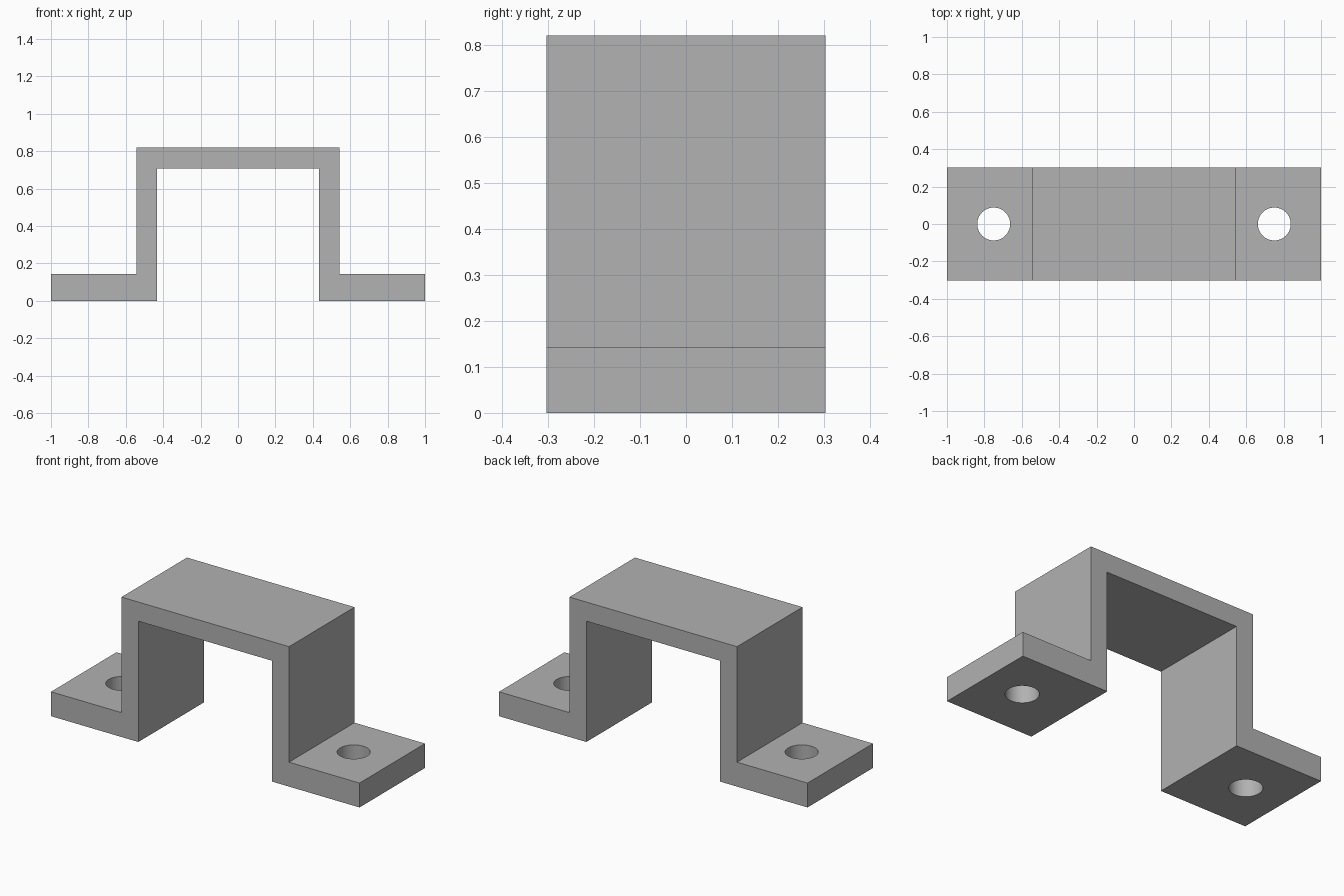
import bpy
import bmesh
import math

cube = bpy.data.objects.get("Cube")
if cube:
    bpy.data.objects.remove(cube, do_unlink=True)

HALF_DEPTH = 0.303
FLANGE_TOP, INNER_TOP, TOP = 0.143, 0.708, 0.82
OUTER_X, INNER_X = 0.543, 0.434
HOLE_X, HOLE_RADIUS = 0.75, 0.088

# Plain grey metal
grey = bpy.data.materials.new("grey_metal")
grey.use_nodes = True
grey.diffuse_color = (0.445, 0.445, 0.445, 1)
grey.node_tree.nodes["Principled BSDF"].inputs["Base Color"].default_value = grey.diffuse_color

# Bracket: half of the hat profile, mirrored and extruded along y
half = [(INNER_X, INNER_TOP), (INNER_X, 0), (1, 0),
        (1, FLANGE_TOP), (OUTER_X, FLANGE_TOP), (OUTER_X, TOP)]
profile = half + [(-x, z) for x, z in reversed(half)]

bm = bmesh.new()
face = bm.faces.new([bm.verts.new((x, -HALF_DEPTH, z)) for x, z in profile])
extruded = bmesh.ops.extrude_face_region(bm, geom=[face])["geom"]
moved = [v for v in extruded if isinstance(v, bmesh.types.BMVert)]
bmesh.ops.translate(bm, vec=(0, 2 * HALF_DEPTH, 0), verts=moved)
bmesh.ops.recalc_face_normals(bm, faces=bm.faces)
mesh = bpy.data.meshes.new("bracket")
bm.to_mesh(mesh)
bm.free()
mesh.materials.append(grey)
bracket = bpy.data.objects.new("bracket", mesh)
bpy.context.collection.objects.link(bracket)

# Bolt holes through both flanges
for side, x in (("left", HOLE_X), ("right", -HOLE_X)):
    bpy.ops.mesh.primitive_cylinder_add(vertices=64, radius=HOLE_RADIUS, depth=0.5,
                                        location=(x, 0, FLANGE_TOP / 2))
    cutter = bpy.context.object
    cutter.name = side + "_hole_cutter"
    cutter.data.materials.append(grey)
    cut = bracket.modifiers.new(side + "_hole", 'BOOLEAN')
    cut.operation = 'DIFFERENCE'
    cut.solver = 'EXACT'
    cut.object = cutter
    bpy.ops.object.select_all(action='DESELECT')
    bracket.select_set(True)
    bpy.context.view_layer.objects.active = bracket
    bpy.ops.object.modifier_apply(modifier=cut.name)
    bpy.data.objects.remove(cutter, do_unlink=True)

bpy.ops.object.shade_smooth_by_angle(angle=math.radians(30))
